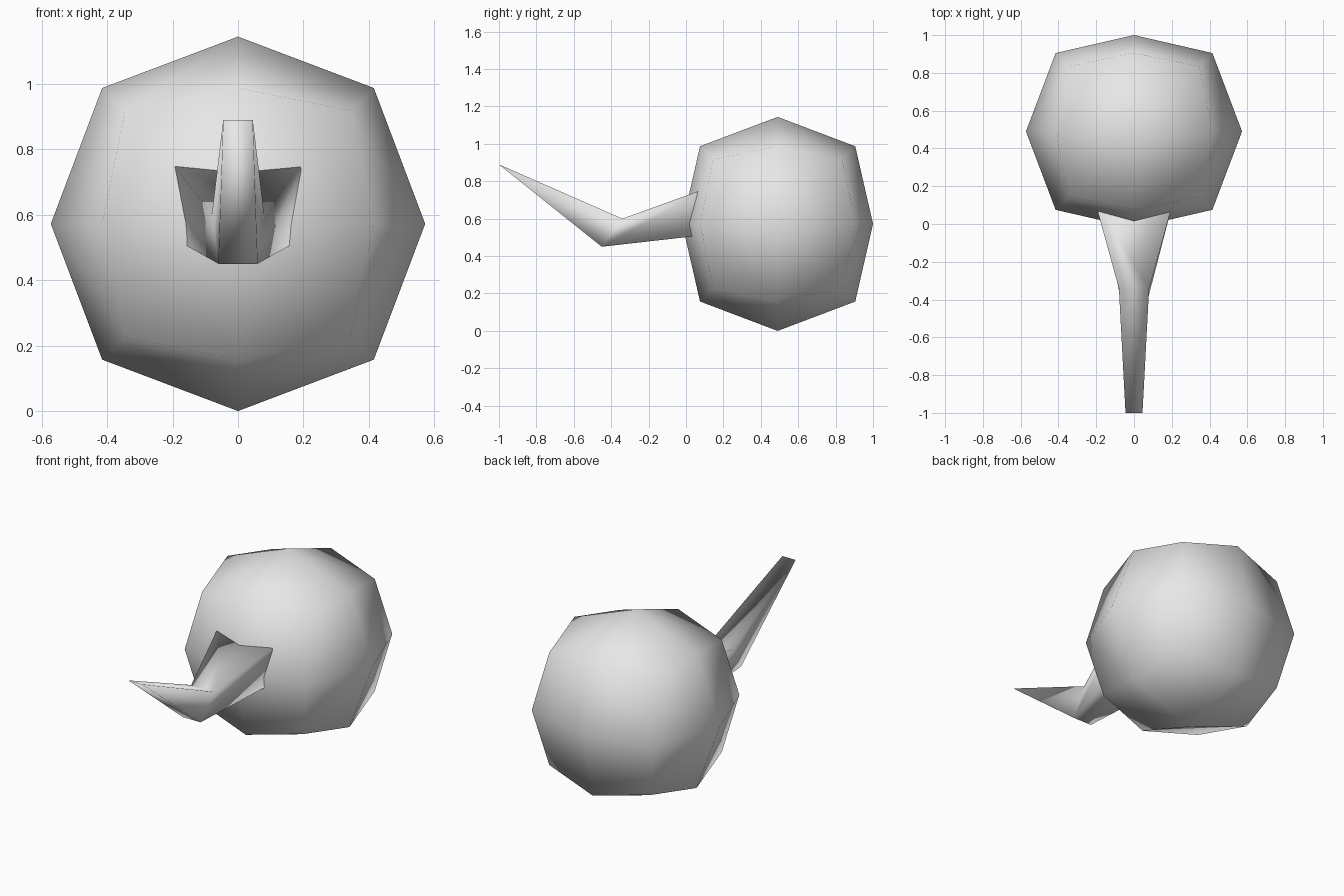
import bpy, bmesh
from mathutils import Vector

if "Cube" in bpy.data.objects:
    bpy.data.objects.remove(bpy.data.objects["Cube"], do_unlink=True)

grey = bpy.data.materials.new("light_grey")
grey.use_nodes = True
grey.diffuse_color = (0.8, 0.8, 0.8, 1)
grey.node_tree.nodes["Principled BSDF"].inputs["Base Color"].default_value = (0.8, 0.8, 0.8, 1)


def add_object(name, bm):
    bmesh.ops.recalc_face_normals(bm, faces=bm.faces)
    for face in bm.faces:
        face.smooth = True
    mesh = bpy.data.meshes.new(name)
    bm.to_mesh(mesh)
    bm.free()
    mesh.materials.append(grey)
    obj = bpy.data.objects.new(name, mesh)
    bpy.context.collection.objects.link(obj)
    return obj


# Round body: a cube split once per edge, with face centres, edge middles
# and corners each pushed to their own radius
bm = bmesh.new()
bmesh.ops.create_cube(bm, size=2)
bmesh.ops.subdivide_edges(bm, edges=bm.edges[:], cuts=1, use_grid_fill=True)
reach = {1: 0.572, 2: 0.415, 3: 0.345}
for v in bm.verts:
    sides = sum(abs(c) > 0.5 for c in v.co)
    flat_end = sides == 1 and abs(v.co.y) > 0.5
    v.co *= 0.51 if flat_end else reach[sides]
body = add_object("round_body", bm)
body.location = (0, 0.49, 0.572)

# Bent spout: rings of (half width, y, z) for the top and bottom edges,
# running from inside the body to the elbow, then to a flat tip
bm = bmesh.new()
rings = []
for top, bottom in (((0.21, 0.13, 0.77), (0.166, 0.08, 0.51)),
                    ((0.08, -0.34, 0.60), (0.06, -0.45, 0.45))):
    rings.append([bm.verts.new((s * w, y, z)) for s, (w, y, z) in
                  ((-1, top), (1, top), (1, bottom), (-1, bottom))])
tip_l, tip_r = (bm.verts.new((x, -1, 0.89)) for x in (-0.045, 0.045))
base, elbow = rings
bm.faces.new(base)
for i in range(4):
    j = (i + 1) % 4
    bm.faces.new((base[i], base[j], elbow[j], elbow[i]))
bm.faces.new((elbow[0], elbow[1], tip_r, tip_l))
bm.faces.new((elbow[2], elbow[3], tip_l, tip_r))
bm.faces.new((elbow[1], elbow[2], tip_r))
bm.faces.new((elbow[3], elbow[0], tip_l))
add_object("bent_spout", bm)
